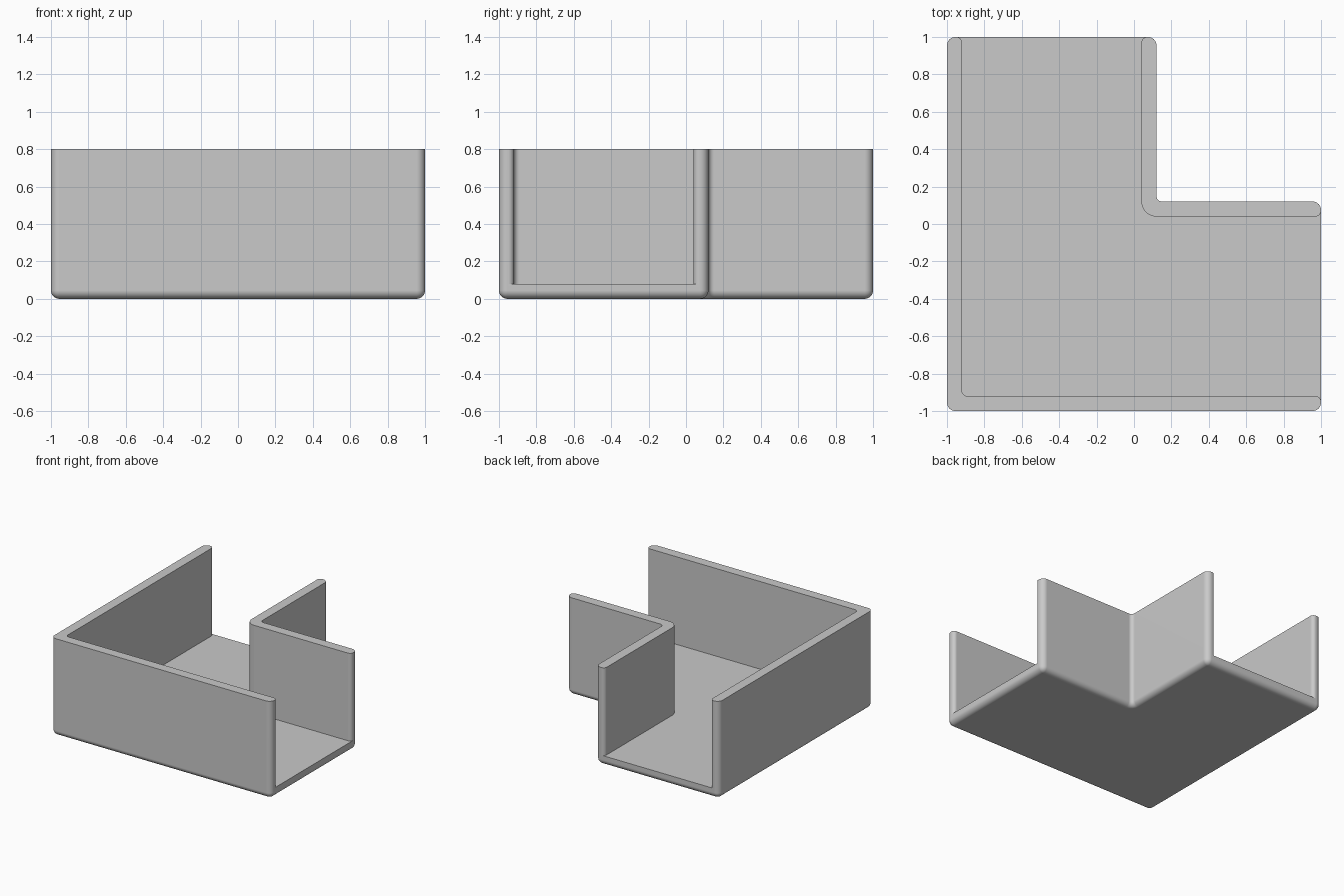
import bpy, bmesh
from math import radians, sin, cos, pi
from mathutils import Vector

if "Cube" in bpy.data.objects:
    bpy.data.objects.remove(bpy.data.objects["Cube"])

HEIGHT, THICK, ARM = 0.8, 0.08, 0.12
IN, LIP = THICK - 1, ARM - THICK     # inner faces of the long and short walls
ROUND, SMALL, FAR = 0.045, 0.03, 1.2

grey = bpy.data.materials.new("plain grey")
grey.use_nodes = True
colour = (0.588, 0.588, 0.588, 1)
grey.diffuse_color = colour
grey.node_tree.nodes["Principled BSDF"].inputs["Base Color"].default_value = colour


def fillet(corners, steps=8):
    """Turn (x, y, radius) right-angled corners into a rounded outline."""
    outline = []
    for i, (x, y, r) in enumerate(corners):
        p = Vector((x, y))
        if r == 0:
            arc = [p]
        else:
            back = (Vector(corners[i - 1][:2]) - p).normalized() * r
            ahead = (Vector(corners[(i + 1) % len(corners)][:2]) - p).normalized() * r
            turns = [pi / 2 * k / steps for k in range(steps + 1)]
            arc = [p + back * (1 - sin(t)) + ahead * (1 - cos(t)) for t in turns]
        outline += arc
    # Drop points where an arc ends on its neighbour
    return [p for i, p in enumerate(outline) if (p - outline[i - 1]).length > 0.0001]


def prism(name, outline, bottom, top, round_edges=0):
    bm = bmesh.new()
    face = bm.faces.new([bm.verts.new((x, y, bottom)) for x, y in outline])
    made = bmesh.ops.extrude_face_region(bm, geom=[face])["geom"]
    for v in made:
        if isinstance(v, bmesh.types.BMVert):
            v.co.z = top
    bmesh.ops.recalc_face_normals(bm, faces=bm.faces)
    if round_edges:
        # Every sharp edge except the flat top rim is rounded
        edges = [e for e in bm.edges if e.calc_face_angle() > 1
                 and min(v.co.z for v in e.verts) < top]
        bmesh.ops.bevel(bm, geom=edges, offset=round_edges, segments=8,
                        profile=0.5, affect='EDGES')
    mesh = bpy.data.meshes.new(name)
    bm.to_mesh(mesh)
    bm.free()
    mesh.materials.append(grey)
    obj = bpy.data.objects.new(name, mesh)
    bpy.context.collection.objects.link(obj)
    return obj


# Solid L-shaped block with rounded sides and underside
block = [(-1, -1, 0), (1, -1, 0), (1, ARM, 0), (ARM, ARM, SMALL), (ARM, 1, 0), (-1, 1, 0)]
channel = prism("corner_channel", fillet(block), 0, HEIGHT, ROUND)

# Open channel, flared at both ends to round the wall tips
half = [(IN, IN, SMALL), (1, IN, SMALL), (1, IN - SMALL, 0), (FAR, IN - SMALL, 0),
        (FAR, LIP + SMALL, 0), (1, LIP + SMALL, 0), (1, LIP, SMALL)]
mirrored = [(y, x, r) for x, y, r in reversed(half[1:])]
cutter = prism("channel_cutter", fillet(half + [(LIP, LIP, THICK)] + mirrored), THICK, FAR)
cutter.hide_render = True

hollow = channel.modifiers.new("hollow", 'BOOLEAN')
hollow.operation = 'DIFFERENCE'
hollow.solver = 'EXACT'
hollow.object = cutter

# Bake the cut, then smooth the rounded edges only
bpy.context.view_layer.update()
evaluated = channel.evaluated_get(bpy.context.evaluated_depsgraph_get())
result = bpy.data.meshes.new_from_object(evaluated)
channel.modifiers.clear()
channel.data = result
bpy.data.objects.remove(cutter)

bpy.ops.object.select_all(action='DESELECT')
channel.select_set(True)
bpy.context.view_layer.objects.active = channel
bpy.ops.object.shade_smooth_by_angle(angle=radians(35))
flat = channel.modifiers.new("flat_faces", 'WEIGHTED_NORMAL')
flat.keep_sharp = True
